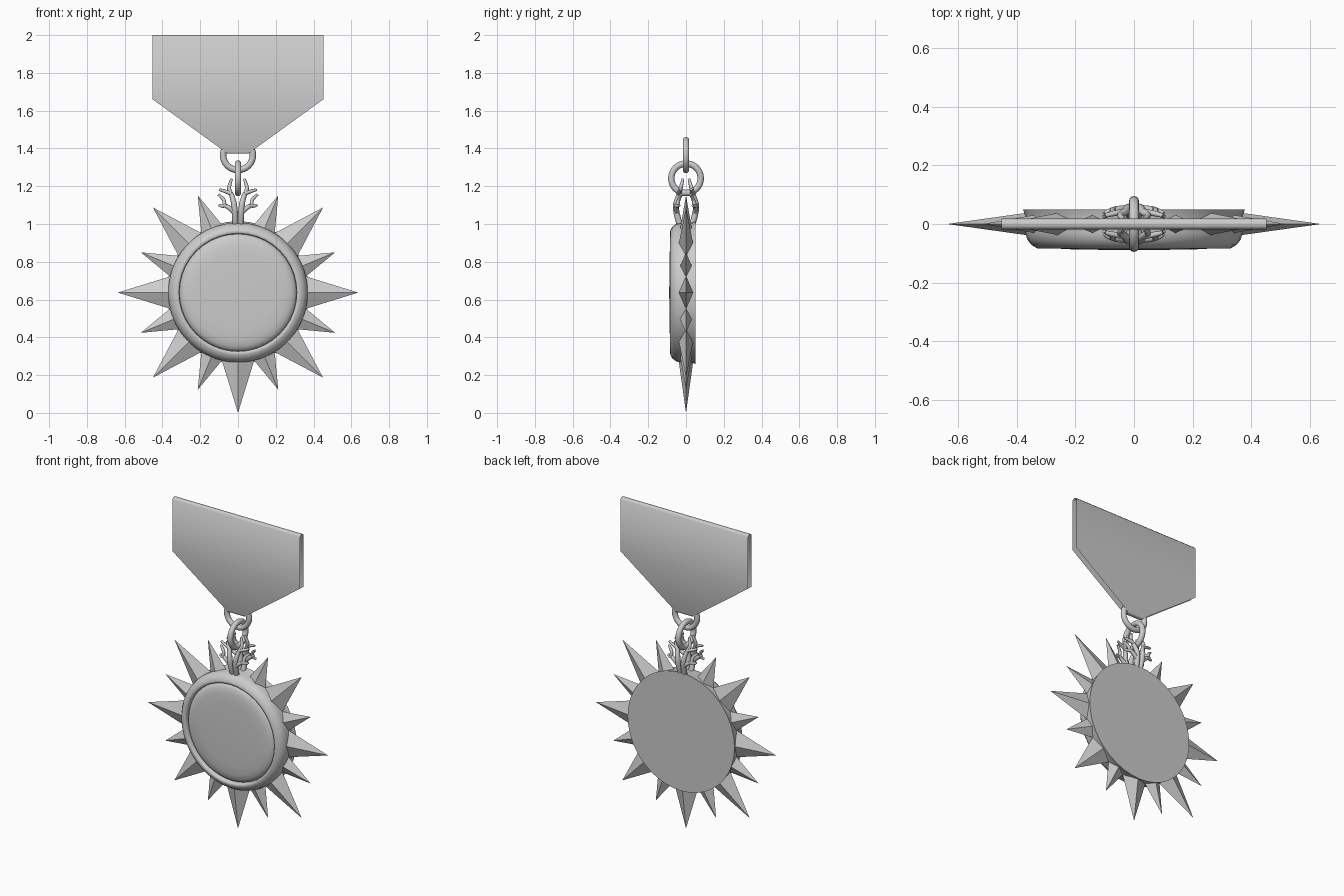
import bpy, bmesh, math
from mathutils import Matrix, Vector

cube = bpy.data.objects.get("Cube")
if cube:
    bpy.data.objects.remove(cube, do_unlink=True)

metal = bpy.data.materials.new("plain_grey")
metal.use_nodes = True
GREY = (0.6, 0.6, 0.6, 1)
metal.diffuse_color = GREY
metal.node_tree.nodes["Principled BSDF"].inputs["Base Color"].default_value = GREY

MID = Vector((0, 0, 0.637))   # centre of the sunburst


def finish(ob, name, angle=None):
    ob.name = name
    ob.data.materials.clear()
    ob.data.materials.append(metal)
    if angle:
        bpy.ops.object.select_all(action='DESELECT')
        ob.select_set(True)
        bpy.context.view_layer.objects.active = ob
        bpy.ops.object.shade_smooth_by_angle(angle=math.radians(angle))
    return ob


def from_bmesh(bm, name, angle=None):
    me = bpy.data.meshes.new(name)
    bm.to_mesh(me)
    bm.free()
    ob = bpy.data.objects.new(name, me)
    bpy.context.collection.objects.link(ob)
    return finish(ob, name, angle)


def lathe(name, profile, steps, angle):
    """Turn (radius, y) points about the front-back axis."""
    bm = bmesh.new()
    vs = [bm.verts.new((r, y, 0)) for r, y in profile]
    es = [bm.edges.new(p) for p in zip(vs, vs[1:])]
    bmesh.ops.spin(bm, geom=vs + es, cent=(0, 0, 0), axis=(0, 1, 0),
                   angle=math.tau, steps=steps)
    bmesh.ops.remove_doubles(bm, verts=bm.verts, dist=0.0005)
    bmesh.ops.recalc_face_normals(bm, faces=bm.faces)
    bmesh.ops.translate(bm, verts=bm.verts, vec=MID)
    return from_bmesh(bm, name, angle)


def ring(name, z, radius, tube, rot):
    bpy.ops.mesh.primitive_torus_add(location=(0, 0, z), rotation=rot,
                                     major_radius=radius, minor_radius=tube,
                                     major_segments=32, minor_segments=12)
    finish(bpy.context.object, name, 60)


def horn(name, paths):
    """Tapered round branches; each path point is (x, y, z, radius)."""
    cu = bpy.data.curves.new(name, 'CURVE')
    cu.dimensions = '3D'
    cu.bevel_depth = 1
    cu.bevel_resolution = 2
    cu.resolution_u = 5
    cu.use_fill_caps = True
    for path in paths:
        sp = cu.splines.new('NURBS')
        sp.points.add(len(path) - 1)
        sp.use_endpoint_u = True
        sp.order_u = 3
        for pt, (x, y, z, r) in zip(sp.points, path):
            pt.co = (x, y, z, 1)
            pt.radius = r
    ob = bpy.data.objects.new(name, cu)
    bpy.context.collection.objects.link(ob)
    finish(ob, name)


# ribbon: one hollow band folded over at top and bottom, open at the sides
half = [(0.009, 1.372, 0.055), (0.018, 1.38, 0.065), (0.018, 1.66, 0.452),
        (0.018, 1.99, 0.452), (0.009, 2.0, 0.452)]
loop = [(-y, z, w) for y, z, w in half] + half[::-1]
bm = bmesh.new()
rows = [[bm.verts.new((s * w, y, z)) for s in (-1, 1)] for y, z, w in loop]
for a, b in zip(rows, rows[1:] + rows[:1]):
    bm.faces.new((a[0], a[1], b[1], b[0]))
from_bmesh(bm, "ribbon", 60)

# linked rings
ring("ribbon_ring", 1.365, 0.079, 0.017, (math.pi / 2, 0, 0))
ring("hanging_ring", 1.242, 0.078, 0.017, (0, math.pi / 2, 0))

# antlers, two in front and two behind
for sx, side in ((1, "left"), (-1, "right")):
    for sy, end in ((-1, "front"), (1, "back")):
        paths = [
            [(0.014, 0.03, 0.99, 0.016), (0.016, 0.062, 1.08, 0.017),
             (0.03, 0.04, 1.15, 0.013), (0.055, 0.028, 1.19, 0.011),
             (0.033, 0.016, 1.238, 0.007)],
            [(0.018, 0.05, 1.06, 0.013), (0.05, 0.052, 1.09, 0.012),
             (0.075, 0.045, 1.1, 0.011), (0.07, 0.04, 1.13, 0.01),
             (0.103, 0.025, 1.155, 0.007)],
            [(0.06, 0.05, 1.1, 0.011), (0.085, 0.046, 1.09, 0.009),
             (0.1, 0.035, 1.1, 0.007)],
            [(0.035, 0.04, 1.16, 0.011), (0.07, 0.038, 1.175, 0.01),
             (0.098, 0.028, 1.182, 0.007)],
        ]
        horn(f"{end}_{side}_antler",
             [[(sx * x, sy * y, z, r) for x, y, z, r in p] for p in paths])

# sunburst: long and short four-sided rays, none at the top
INNER = 0.28
for k in range(1, 16):
    tip, width, depth = (0.637, 0.11, 0.05) if k % 2 == 0 else (0.557, 0.085, 0.045)
    length = tip - INNER
    bpy.ops.mesh.primitive_cone_add(vertices=4, radius1=1, radius2=0, depth=1)
    ray = finish(bpy.context.object, f"ray_{k}")
    ray.data.transform(Matrix.Translation(MID)
                       @ Matrix.Rotation(k * math.pi / 8, 4, 'Y')
                       @ Matrix.Translation((0, 0, INNER + length / 2))
                       @ Matrix.Diagonal((width, depth, length, 1)))

# round medal with a raised rim and a cushioned centre
lathe("medal_body", [(0, 0.05), (0.378, 0.05), (0.368, 0.02), (0.37, -0.03),
                     (0.364, -0.053), (0.35, -0.071), (0.33, -0.083),
                     (0.318, -0.084), (0.312, -0.078), (0.31, -0.05),
                     (0, -0.05)], 40, 50)
lathe("centre_cushion", [(0.312, -0.045), (0.31, -0.058), (0.302, -0.069),
                         (0.285, -0.078), (0.255, -0.084), (0.2, -0.087),
                         (0, -0.089)], 48, 50)
